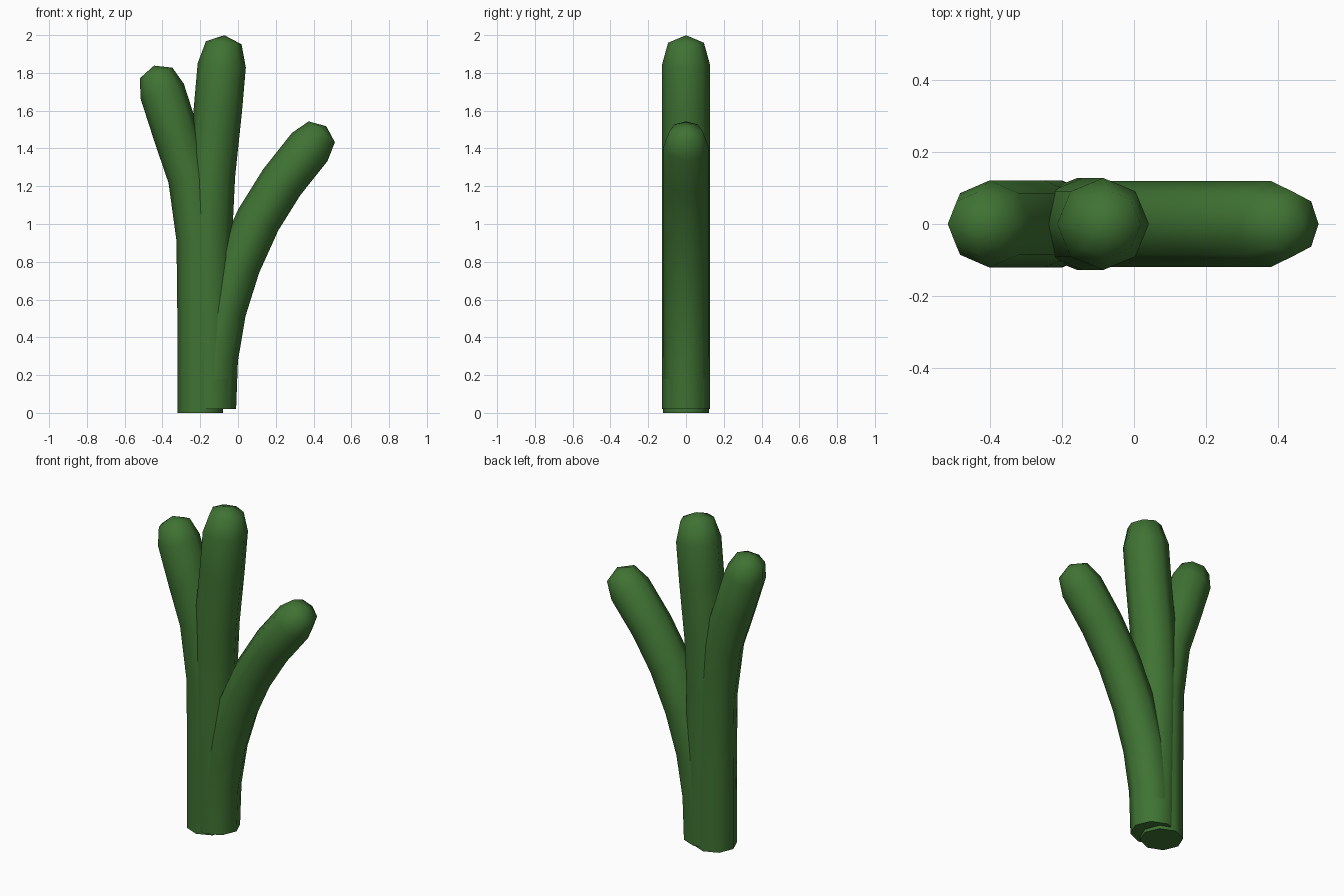
import bpy, bmesh, math
from mathutils import Vector

if "Cube" in bpy.data.objects:
    bpy.data.objects.remove(bpy.data.objects["Cube"])

SIDES = 8
green = bpy.data.materials.new("stem_green")
green.diffuse_color = (0.05, 0.17, 0.033, 1)
green.use_nodes = True
green.node_tree.nodes["Principled BSDF"].inputs["Base Color"].default_value = green.diffuse_color


def stem(name, path, radius, cap_ring, cap_tip):
    """Eight-sided tube along an x-z path, flat base and domed tip."""
    pts = [Vector((x, 0, z)) for x, z in path]
    bm = bmesh.new()

    def ring(centre, tangent, r):
        side = Vector((tangent.z, 0, -tangent.x))
        out = []
        for i in range(SIDES):
            a = 2 * math.pi * i / SIDES
            out.append(bm.verts.new(centre + side * r * math.cos(a)
                                    + Vector((0, r * math.sin(a), 0))))
        return out

    # tube rings, base kept level
    rings = []
    for i, p in enumerate(pts):
        if i == 0:
            t = Vector((0, 0, 1))
        elif i == len(pts) - 1:
            t = (p - pts[i - 1]).normalized()
        else:
            t = ((p - pts[i - 1]).normalized()
                 + (pts[i + 1] - p).normalized()).normalized()
        rings.append(ring(p, t, radius))
    # domed tip
    rings.append(ring(pts[-1] + t * cap_ring, t, radius * 0.74))
    tip = bm.verts.new(pts[-1] + t * cap_tip)

    for a, b in zip(rings, rings[1:]):
        for i in range(SIDES):
            j = (i + 1) % SIDES
            bm.faces.new((a[i], a[j], b[j], b[i]))
    for i in range(SIDES):
        bm.faces.new((rings[-1][i], rings[-1][(i + 1) % SIDES], tip))
    bm.faces.new(rings[0][::-1])
    bmesh.ops.recalc_face_normals(bm, faces=bm.faces)

    mesh = bpy.data.meshes.new(name)
    bm.to_mesh(mesh)
    bm.free()
    mesh.materials.append(green)
    ob = bpy.data.objects.new(name, mesh)
    bpy.context.collection.objects.link(ob)
    bpy.ops.object.select_all(action='DESELECT')
    ob.select_set(True)
    bpy.context.view_layer.objects.active = ob
    bpy.ops.object.shade_smooth_by_angle(angle=math.radians(60))
    return ob


# tall middle stem
stem("middle_stem", [(-0.14, 0.02), (-0.15, 0.5), (-0.158, 0.95),
                     (-0.143, 1.26), (-0.107, 1.6), (-0.086, 1.84)],
     0.128, 0.12, 0.16)
# left stem, bending outward near the top
stem("left_stem", [(-0.20, 0), (-0.20, 0.5), (-0.205, 0.92),
                   (-0.25, 1.245), (-0.325, 1.466), (-0.402, 1.705)],
     0.121, 0.10, 0.14)
# right stem, arching outward
stem("right_stem", [(-0.13, 0.02), (-0.12, 0.285), (-0.077, 0.54),
                    (0.0, 0.785), (0.1075, 1.0225), (0.2325, 1.2225),
                    (0.38, 1.408)],
     0.12, 0.102, 0.14)
